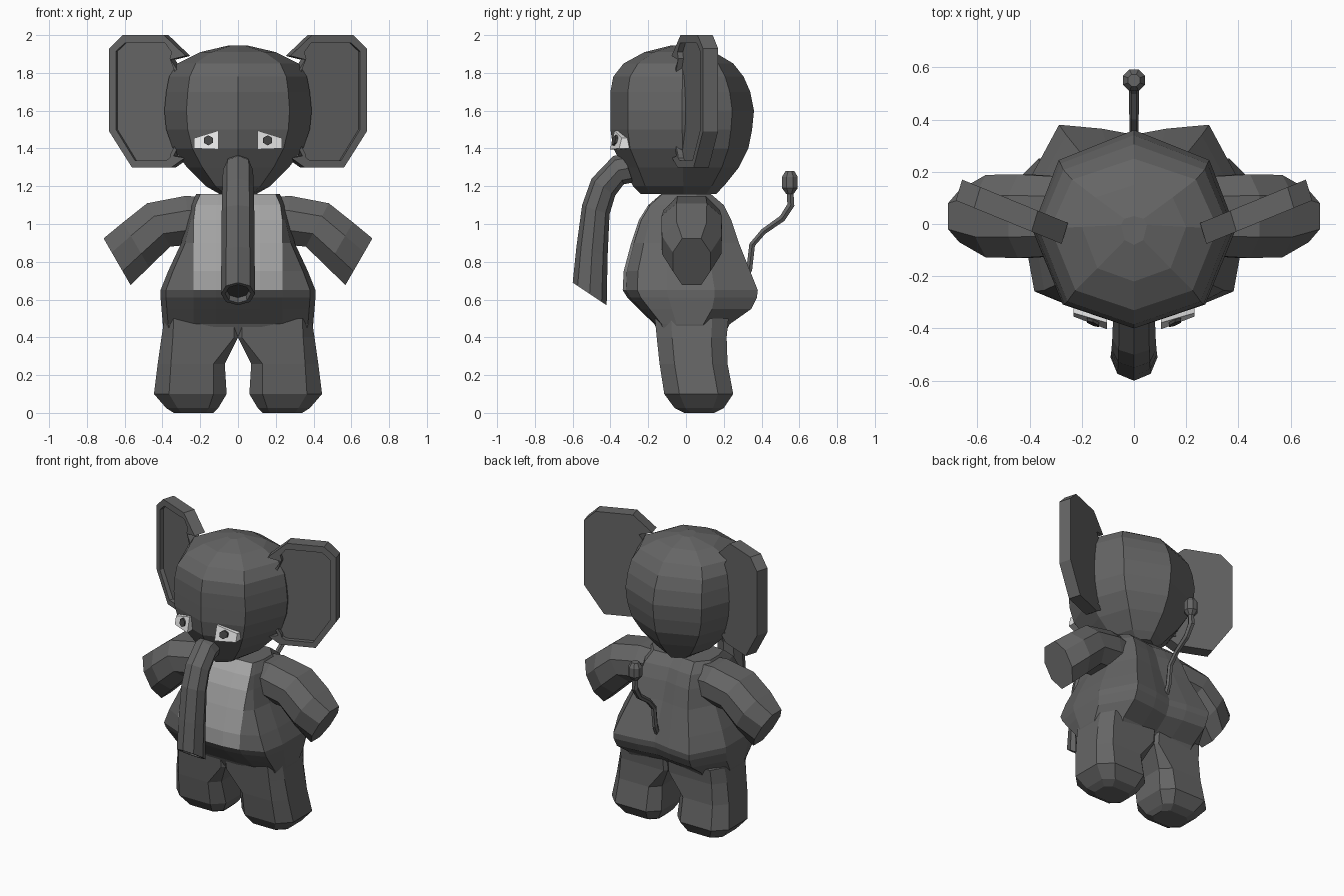
import bpy, bmesh, math
from mathutils import Vector

if "Cube" in bpy.data.objects:
    bpy.data.objects.remove(bpy.data.objects["Cube"])


def material(name, v):
    m = bpy.data.materials.new(name)
    m.diffuse_color = (v, v, v, 1)
    m.use_nodes = True
    m.node_tree.nodes["Principled BSDF"].inputs["Base Color"].default_value = m.diffuse_color
    return m


GREY = material("grey skin", 0.13)
BELLY = material("light belly", 0.37)
WHITE = material("eye white", 0.9)
DARK = material("dark grey", 0.06)


def finish(name, bm, *mats):
    bmesh.ops.recalc_face_normals(bm, faces=bm.faces)
    me = bpy.data.meshes.new(name)
    bm.to_mesh(me)
    bm.free()
    for m in mats:
        me.materials.append(m)
    ob = bpy.data.objects.new(name, me)
    bpy.context.collection.objects.link(ob)
    return ob


def loft(rings):
    """Skin equal-length rings and cap both ends; returns bmesh and end cap."""
    bm = bmesh.new()
    loops = [[bm.verts.new(p) for p in r] for r in rings]
    n = len(loops[0])
    for a, b in zip(loops, loops[1:]):
        for i in range(n):
            j = (i + 1) % n
            bm.faces.new((a[i], a[j], b[j], b[i]))
    bm.faces.new(loops[0])
    return bm, bm.faces.new(loops[-1])


def mirrored(ring):
    """Complete a half ring running from front centre to back centre."""
    return ring + [(-x, y, z) for x, y, z in ring[-2:0:-1]]


def tube(path, sides, turn=0):
    """Round rings along a path in the y-z plane: (y, z, radius)."""
    rings = []
    for k, (y, z, r) in enumerate(path):
        a, b = path[max(k - 1, 0)], path[min(k + 1, len(path) - 1)]
        t = Vector((0, b[0] - a[0], b[1] - a[1])).normalized()
        s = t.cross(Vector((1, 0, 0)))
        ring = []
        for i in range(sides):
            u = 2 * math.pi * i / sides + turn
            ring.append(Vector((0, y, z)) + Vector((r * math.cos(u), 0, 0)) + s * r * math.sin(u))
        rings.append(ring)
    return loft(rings)


# Head: eight-sided, rings of height, half width, front, back
rings = []
for z, w, f, b in [(1.16, .10, -.24, .16), (1.2, .17, -.28, .2), (1.3, .27, -.33, .28),
                   (1.4, .345, -.385, .33), (1.5, .38, -.40, .35), (1.6, .39, -.40, .36),
                   (1.7, .38, -.40, .34), (1.78, .365, -.385, .305), (1.85, .32, -.33, .25),
                   (1.91, .2, -.22, .15), (1.945, .05, -.08, .03)]:
    rings.append(mirrored([(0, f, z), (.7 * w, .77 * f, z), (w, .05 * f, z), (.74 * w, .68 * b, z), (0, b, z)]))
finish("head", loft(rings)[0], GREY)

# Torso with the pale belly panel on its front columns
rings = []
for z, w, f, b in [(.41, .385, -.14, .2), (.47, .398, -.168, .232), (.55, .405, -.25, .345),
                   (.61, .41, -.31, .375), (.65, .41, -.335, .38), (.75, .37, -.33, .34), (.9, .30, -.29, .28),
                   (1.02, .27, -.25, .24), (1.1, .25, -.2, .2), (1.16, .22, -.13, .13)]:
    c = min(.235, .9 * w)
    rings.append(mirrored([(0, f, z), (c / 2, f, z), (c, .95 * f, z), (.93 * w, .77 * f, z),
                           (w, .3 * f, z), (w, .4 * b, z), (.7 * w, b, z), (.3 * w, .96 * b, z),
                           (0, .9 * b, z)]))
bm, _ = loft(rings)
for fc in bm.faces:
    c = fc.calc_center_median()
    if c.y < -.1 and abs(c.x) < .2 and .65 < c.z < 1.15 and len(fc.verts) == 4:
        fc.material_index = 1
finish("torso", bm, GREY, BELLY)

# Ear outline (x, z) with the hooked inner edge, and the recessed panel outline
EAR = [(.38, 2.0), (.6, 2.0), (.67, 1.93), (.67, 1.49), (.55, 1.3), (.34, 1.3), (.27, 1.35),
       (.33, 1.36), (.30, 1.42), (.30, 1.80), (.345, 1.87), (.265, 1.89)]
PANEL = [(.375, 1.958), (.588, 1.958), (.634, 1.914), (.634, 1.5), (.533, 1.335), (.37, 1.335), (.35, 1.35),
         (.345, 1.37), (.32, 1.42), (.32, 1.80), (.35, 1.875), (.34, 1.91)]

for side, label in ((1, "left"), (-1, "right")):
    # Legs: chamfered rectangles, squarer towards the hip
    rings = []
    for z, xi, xo, f, b, ci, co in [(0, .13, .34, -.01, .15, .04, .04), (.025, .105, .38, -.06, .2, .05, .06),
                                    (.1, .06, .445, -.115, .25, .07, .08), (.26, .07, .425, -.14, .22, .06, .07),
                                    (.4, 0, .405, -.155, .215, .02, .06), (.5, 0, .39, -.165, .225, .02, .05)]:
        cy = .22 * (b - f)
        pts = [(xi + ci, f), (xo - co, f), (xo, f + cy), (xo, b - cy),
               (xo - co, b), (xi + ci, b), (xi, b - ci), (xi, f + ci)]
        rings.append([(side * x, y, z) for x, y in pts])
    finish(label + "_leg", loft(rings)[0], GREY)

    # Arms: eight-sided sections across a drooping path
    rings = []
    for cx, cz, h, lean, d in [(.14, 1.01, .13, 0, .13), (.26, 1.02, .13, 8, .15),
                               (.42, .995, .13, 28, .16), (.54, .89, .137, 30, .158), (.64, .80, .143, 30, .10)]:
        a = math.radians(lean)
        ring = []
        for u, v in [(-1, -.5), (-1, .5), (-.4, 1), (.4, 1), (1, .5), (1, -.5), (.4, -1), (-.4, -1)]:
            ring.append((side * (cx + u * h * math.sin(a)), .03 + v * d, cz + u * h * math.cos(a)))
        rings.append(ring)
    finish(label + "_arm", loft(rings)[0], GREY)

    # Ears: swept-back plates with a rim around a recessed panel
    sheets = []
    for outline, off in ((EAR, .04), (EAR, -.04), (PANEL, -.04), (PANEL, -.012)):
        sheets.append([(side * (x - .3 * off), -.03 + .41 * (x - .28) + off, z) for x, z in outline])
    bm, _ = loft(sheets)
    bmesh.ops.recalc_face_normals(bm, faces=bm.faces)
    bmesh.ops.triangulate(bm, faces=[fc for fc in bm.faces if len(fc.verts) > 4])
    finish(label + "_ear", bm, GREY)

    # Eyes: drooping white plate, tilted back, and hexagonal pupil
    def eye_slab(outline, back, front):
        return loft([[(side * x, -.44 + .37 * x + .25 * (z - 1.4) + o, z) for x, z in outline]
                     for o in (back, front)])[0]

    finish(label + "_eye", eye_slab([(.103, 1.395), (.232, 1.4), (.232, 1.455), (.103, 1.495)], .06, 0), WHITE)
    hexa = [(.157 + .027 * math.cos(i * math.pi / 3 + .52), 1.443 + .027 * math.sin(i * math.pi / 3 + .52))
            for i in range(6)]
    finish(label + "_pupil", eye_slab(hexa, .02, -.012), DARK)

# Trunk: eight-sided sections from front edge to back edge, with an open tip
rings = []
for fy, fz, by, bz, w in [(-.33, 1.37, -.28, 1.22, .075), (-.385, 1.36, -.33, 1.21, .08),
                          (-.50, 1.24, -.375, 1.15, .083), (-.55, 1.10, -.405, 1.05, .086),
                          (-.58, .88, -.415, .83, .088), (-.60, .69, -.42, .57, .09)]:
    ring = []
    for i in range(8):
        a = math.pi * i / 4
        t = (1 - math.cos(a)) / 2
        ring.append((w * math.sin(a), fy + (by - fy) * t, fz + (bz - fz) * t))
    rings.append(ring)
bm, tip = loft(rings)
bmesh.ops.recalc_face_normals(bm, faces=bm.faces)
bmesh.ops.inset_region(bm, faces=[tip], thickness=.022)
bmesh.ops.inset_region(bm, faces=[tip], thickness=.005, depth=-.03)
tip.material_index = 1
finish("trunk", bm, GREY, DARK)

# Tail and its tuft
tail = [(.31, .70, .018), (.335, .76, .018), (.35, .89, .018), (.41, .96, .018),
        (.51, 1.03, .02), (.555, 1.10, .022), (.55, 1.19, .02)]
finish("tail", tube(tail, 6)[0], GREY)
tuft = [(.55, 1.16, .022), (.55, 1.19, .045), (.55, 1.25, .045), (.55, 1.28, .025)]
finish("tail_tuft", tube(tuft, 8, math.pi / 8)[0], GREY)
